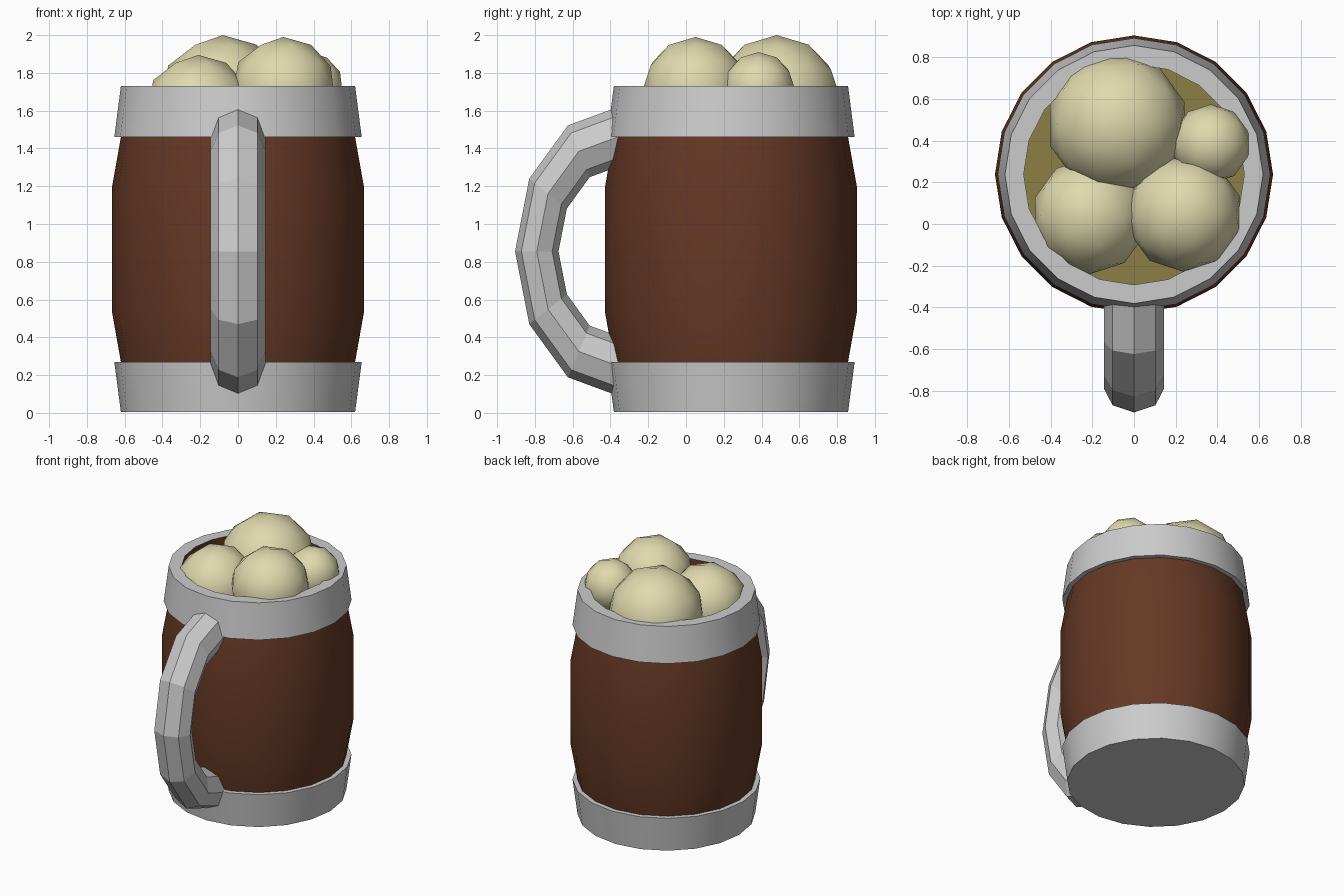
import bpy, math

if "Cube" in bpy.data.objects:
    bpy.data.objects.remove(bpy.data.objects["Cube"])

CY = 0.238   # mug axis
SIDES = 20


def material(name, rgb):
    m = bpy.data.materials.new(name)
    m.diffuse_color = (*rgb, 1)
    m.use_nodes = True
    m.node_tree.nodes["Principled BSDF"].inputs["Base Color"].default_value = m.diffuse_color
    return m


def add_object(name, verts, faces, mat=None, smooth=None):
    me = bpy.data.meshes.new(name)
    me.from_pydata(verts, [], faces)
    ob = bpy.data.objects.new(name, me)
    bpy.context.collection.objects.link(ob)
    if mat:
        me.materials.append(mat)
    if smooth:
        bpy.ops.object.select_all(action='DESELECT')
        ob.select_set(True)
        bpy.context.view_layer.objects.active = ob
        bpy.ops.object.shade_smooth_by_angle(angle=math.radians(smooth))
    return ob


def lathe(name, profile, mat=None, cap_start=False, cap_end=False):
    """Turn (radius, z) points about the mug axis."""
    n = SIDES
    verts = [(r * math.cos(math.tau * i / n), CY + r * math.sin(math.tau * i / n), z)
             for r, z in profile for i in range(n)]
    faces = [(k * n + i, k * n + (i + 1) % n, (k + 1) * n + (i + 1) % n, (k + 1) * n + i)
             for k in range(len(profile) - 1) for i in range(n)]
    if cap_start:
        faces.append(tuple(reversed(range(n))))
    if cap_end:
        faces.append(tuple(range(len(verts) - n, len(verts))))
    return add_object(name, verts, faces, mat, 30)


wood = material("wood", (0.13, 0.04, 0.018))
beer = material("beer", (0.26, 0.21, 0.06))
foam_mat = material("foam", (0.74, 0.70, 0.42))

# Wooden barrel and its inner wall
lathe("barrel", [(0.62, 0.27), (0.668, 0.54), (0.668, 1.19), (0.62, 1.46)], wood)
lathe("inner_wall", [(0.53, 1.73), (0.53, 1.58)], wood)

# Metal bands, with the base and the rim
lathe("bottom_band", [(0.62, 0.005), (0.655, 0.27), (0.62, 0.27)], cap_start=True)
lathe("top_band", [(0.62, 1.46), (0.655, 1.46), (0.62, 1.73), (0.53, 1.73)])

# Drink surface
lathe("drink", [(0.53, 1.58)], beer, cap_end=True)

# Foam bubbles: x, y, z, radius
for i, (x, y, z, r) in enumerate([(-0.08, 0.48, 1.66, 0.34), (0.24, 0.05, 1.71, 0.28),
                                  (-0.21, 0.04, 1.615, 0.28), (0.37, 0.385, 1.72, 0.19)]):
    bpy.ops.mesh.primitive_ico_sphere_add(subdivisions=2, radius=r, location=(x, y, z))
    ob = bpy.context.object
    ob.name = f"foam_{i + 1}"
    ob.data.materials.append(foam_mat)
    bpy.ops.object.shade_smooth()

# Handle: half an octagonal torus, stretched upwards
verts, faces = [], []
for k in range(7):
    a = math.radians(-90 + 30 * k)
    for j in range(8):
        t = math.tau * j / 8
        d = 0.445 + 0.115 * math.cos(t)
        verts.append((0.145 * math.sin(t), -0.345 - d * math.cos(a), 0.855 + 1.375 * d * math.sin(a)))
for k in range(6):
    for j in range(8):
        b, c = k * 8, (j + 1) % 8
        faces.append((b + j, b + c, b + 8 + c, b + 8 + j))
faces += [tuple(reversed(range(8))), tuple(range(48, 56))]
add_object("handle", verts, faces)
